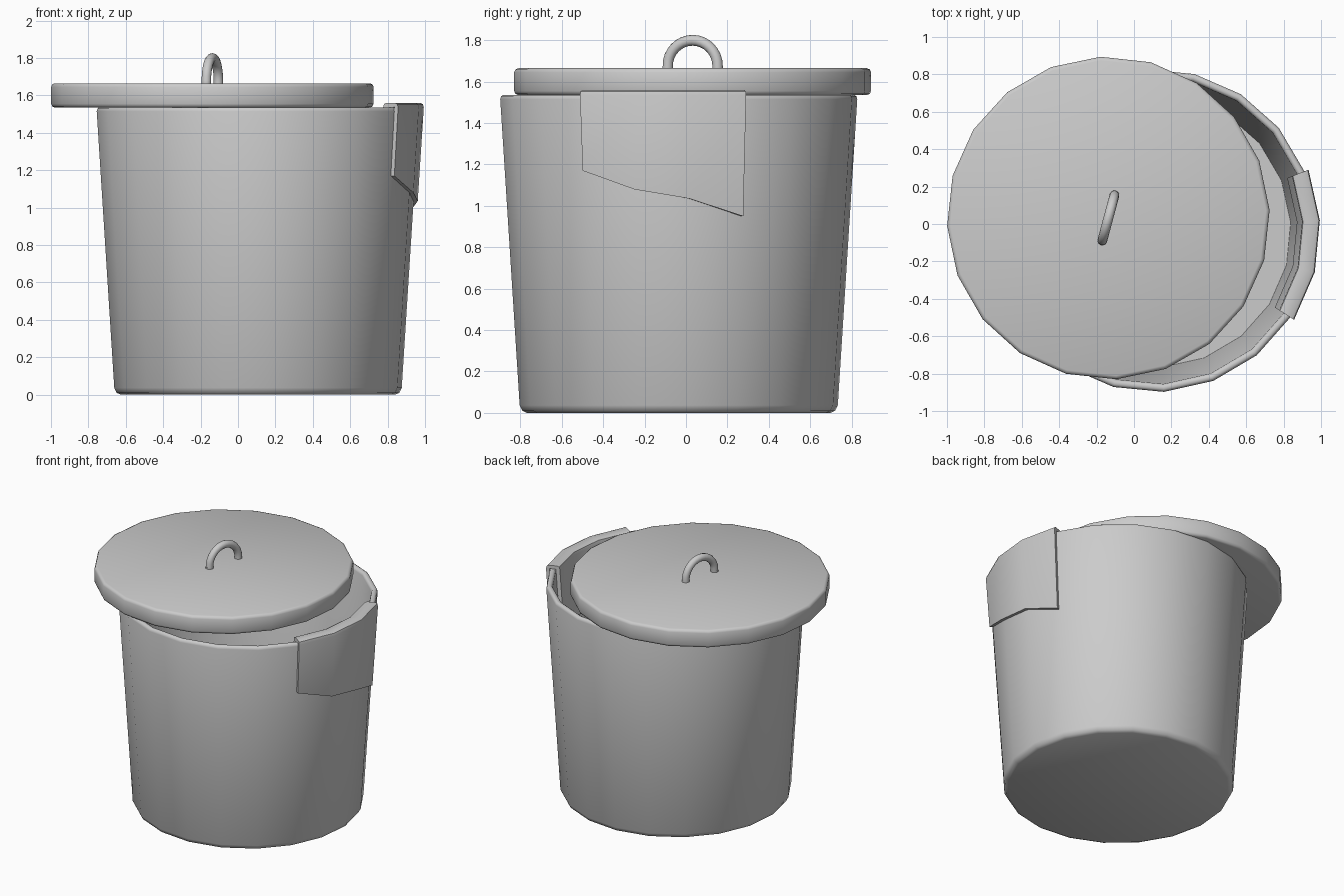
import bpy, bmesh
from math import cos, sin, pi, radians

cube = bpy.data.objects.get("Cube")
if cube:
    bpy.data.objects.remove(cube)

grey = bpy.data.materials.new("plain grey")
grey.use_nodes = True
colour = (0.6, 0.6, 0.6, 1)
grey.diffuse_color = colour
grey.node_tree.nodes["Principled BSDF"].inputs["Base Color"].default_value = colour

SIDES = 20
STEP = 2 * pi / SIDES


def finish(name, bm, location, turn, smooth=35):
    """Turn a bmesh into a named, smooth-shaded object."""
    bmesh.ops.recalc_face_normals(bm, faces=bm.faces)
    mesh = bpy.data.meshes.new(name)
    bm.to_mesh(mesh)
    bm.free()
    mesh.materials.append(grey)
    ob = bpy.data.objects.new(name, mesh)
    bpy.context.collection.objects.link(ob)
    ob.location = location
    ob.rotation_euler.z = radians(turn)
    bpy.ops.object.select_all(action='DESELECT')
    ob.select_set(True)
    bpy.context.view_layer.objects.active = ob
    bpy.ops.object.shade_smooth_by_angle(angle=radians(smooth))
    return ob


def bridge(bm, a, b, closed=True):
    """Join two rings of vertices with quads."""
    n = len(a)
    for i in range(n if closed else n - 1):
        j = (i + 1) % n
        bm.faces.new((a[i], a[j], b[j], b[i]))


def lathe(name, profile, location, turn):
    """Revolve a radius/height profile and cap both ends."""
    bm = bmesh.new()
    rings = [[bm.verts.new((r * cos(k * STEP), r * sin(k * STEP), z))
              for k in range(SIDES)] for r, z in profile]
    for a, b in zip(rings, rings[1:]):
        bridge(bm, a, b)
    bm.faces.new(rings[0])
    bm.faces.new(rings[-1])
    return finish(name, bm, location, turn, 50)


# Tapered bucket with a rounded rim and hollow inside
bucket_at, bucket_turn = (0.107, -0.035, 0), 3.5
lathe("bucket", [(0.735, 0), (0.757, 0.01), (0.77, 0.037), (0.864, 1.515),
                 (0.86, 1.53), (0.85, 1.536), (0.837, 1.536), (0.827, 1.53),
                 (0.822, 1.515), (0.732, 0.04)], bucket_at, bucket_turn)

# Lid slid to one side
lid_at = (-0.137, 0.032, 0)
lathe("lid", [(0.843, 1.535), (0.857, 1.541), (0.863, 1.555), (0.863, 1.645),
              (0.857, 1.659), (0.843, 1.665)], lid_at, 2.8)

# Arched lid handle swept along a half circle
bm = bmesh.new()
arch, tube, tube_sides, arch_steps = 0.125, 0.026, 12, 16
rings = []
for i in range(arch_steps + 1):
    a = pi * i / arch_steps
    rings.append([bm.verts.new(((arch + tube * cos(t)) * cos(a), tube * sin(t),
                                (arch + tube * cos(t)) * sin(a)))
                  for t in (2 * pi * k / tube_sides for k in range(tube_sides))])
# straight feet sunk into the lid
for ring, index in ((rings[0], 0), (rings[-1], len(rings))):
    rings.insert(index, [bm.verts.new((v.co.x, v.co.y, -0.04)) for v in ring])
for a, b in zip(rings, rings[1:]):
    bridge(bm, a, b)
bm.faces.new(rings[0])
bm.faces.new(rings[-1])
finish("lid_handle", bm, (lid_at[0], lid_at[1], 1.675), 75)


# Cloth flap folded over the rim, with a slanted lower edge
def wall(z, top):
    return top - (1.515 - z) * 0.0635


bm = bmesh.new()
sections = []
for k, low in zip((-2, -1, 0, 1), (1.17, 1.08, 1.035, 0.95)):
    inner = 1.1
    section = [(wall(low, 0.886), low), (0.888, 1.535), (0.883, 1.553),
               (0.868, 1.56), (0.812, 1.56), (0.798, 1.553), (0.793, 1.535),
               (wall(inner, 0.792), inner), (wall(inner, 0.818), inner),
               (0.82, 1.535), (0.864, 1.537), (wall(low, 0.862), low)]
    sections.append([bm.verts.new((r * cos(k * STEP), r * sin(k * STEP), z))
                     for r, z in section])
for a, b in zip(sections, sections[1:]):
    bridge(bm, a, b)
bm.faces.new(sections[0])
bm.faces.new(sections[-1])
finish("cloth_flap", bm, bucket_at, bucket_turn)
